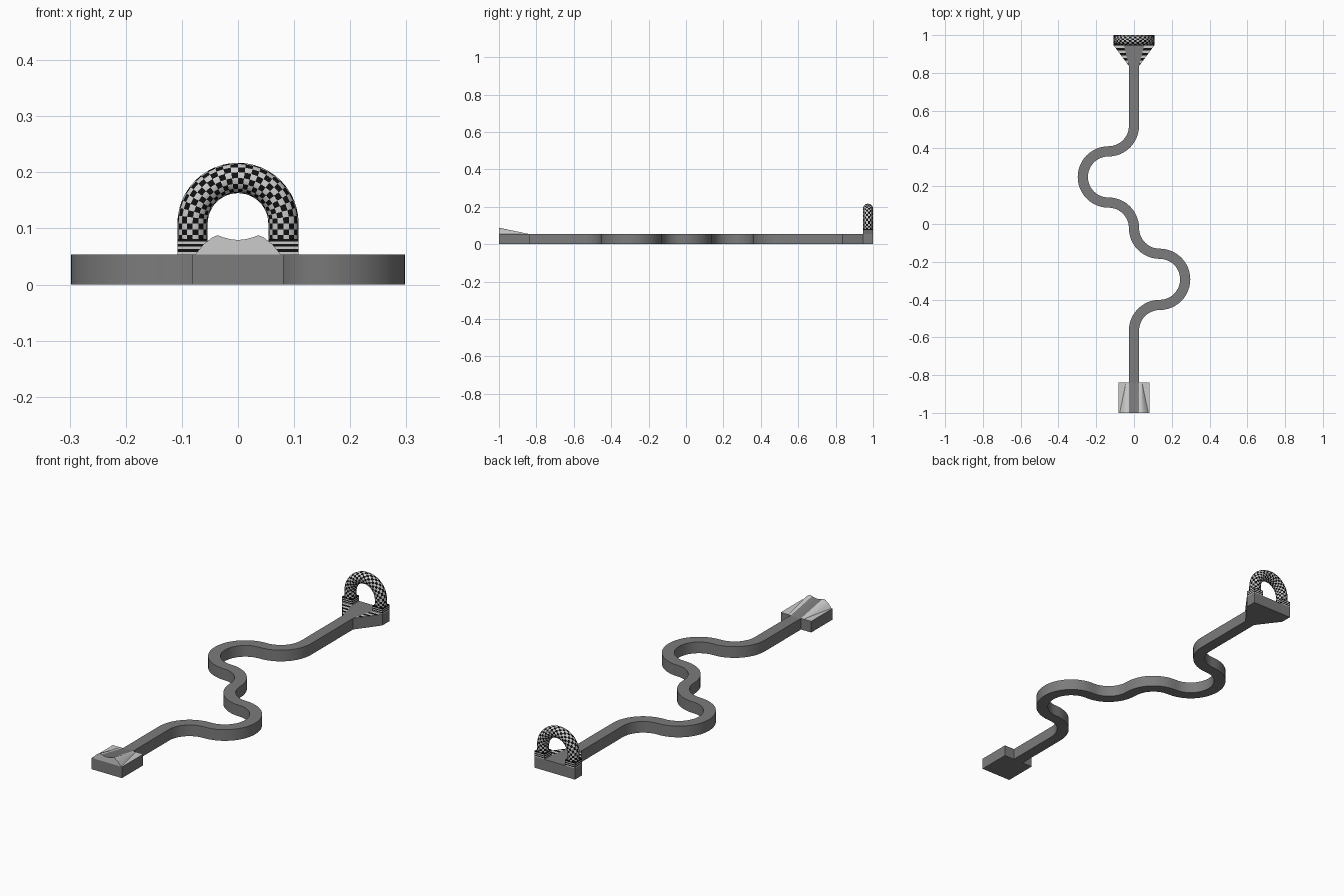
import bpy, bmesh
from math import sin, cos, pi

if "Cube" in bpy.data.objects:
    bpy.data.objects.remove(bpy.data.objects["Cube"])

W, H = 0.027, 0.054          # half width and height of the track
R = 0.1355                   # bend radius


def material(name, v):
    m = bpy.data.materials.new(name)
    m.diffuse_color = (v, v, v, 1)
    m.use_nodes = True
    m.node_tree.nodes["Principled BSDF"].inputs["Base Color"].default_value = m.diffuse_color
    return m


GREY = material("grey", 0.2)
PALE = material("pale", 0.55)
BLACK = material("black", 0.005)
WHITE = material("white", 0.6)


def make(name, verts, faces, mats, slots=None, smooth=False):
    me = bpy.data.meshes.new(name)
    me.from_pydata(verts, [], faces)
    for m in mats:
        me.materials.append(m)
    if slots:
        me.polygons.foreach_set("material_index", slots)
    bm = bmesh.new()
    bm.from_mesh(me)
    bmesh.ops.recalc_face_normals(bm, faces=bm.faces)
    bm.to_mesh(me)
    bm.free()
    ob = bpy.data.objects.new(name, me)
    bpy.context.collection.objects.link(ob)
    if smooth:
        bpy.ops.object.select_all(action='DESELECT')
        ob.select_set(True)
        bpy.context.view_layer.objects.active = ob
        bpy.ops.object.shade_smooth_by_angle(angle=pi / 6)
    return ob


def prism(name, outline, z0, z1, mats, slots=None):
    n = len(outline)
    verts = [(x, y, z) for z in (z0, z1) for x, y in outline]
    faces = [tuple(range(n)), tuple(range(n, 2 * n))]
    faces += [(i, (i + 1) % n, n + (i + 1) % n, n + i) for i in range(n)]
    return make(name, verts, faces, mats, slots)


# winding track: (x, y, heading) samples swept with a rectangular section
path = [(0, -0.84, pi / 2)]


def arc(cx, cy, a0, a1):
    n = max(12, round(abs(a1 - a0) / pi * 24))
    s = 1 if a1 > a0 else -1
    for i in range(n + 1):
        a = a0 + (a1 - a0) * i / n
        path.append((cx + R * cos(a), cy + R * sin(a), a + s * pi / 2))


for side, yc in ((1, -0.293), (-1, 0.249)):
    def bend(cx, cy, a0, a1):
        if side > 0:
            arc(cx, cy, a0, a1)
        else:
            arc(-cx, cy, pi - a0, pi - a1)
    bend(R, yc - 2 * R, pi, pi / 2)
    bend(R, yc, -pi / 2, pi / 2)
    bend(R, yc + 2 * R, -pi / 2, -pi)
path.append((0, 0.84, pi / 2))
clean = [path[0]]
for p in path[1:]:
    if (p[0] - clean[-1][0]) ** 2 + (p[1] - clean[-1][1]) ** 2 > 1e-5:
        clean.append(p)
verts, faces = [], []
for i, (x, y, h) in enumerate(clean):
    for s, z in ((-1, 0), (1, 0), (1, H), (-1, H)):
        verts.append((x - s * W * sin(h), y + s * W * cos(h), z))
    if i:
        a, b = 4 * i - 4, 4 * i
        faces += [(a + k, a + (k + 1) % 4, b + (k + 1) % 4, b + k) for k in range(4)]
faces += [(0, 1, 2, 3), tuple(len(verts) - 4 + k for k in range(4))]
make("track", verts, faces, [GREY], smooth=True)

# start block with a pale top
prism("start_block", [(-0.081, -1), (0.081, -1), (0.081, -0.838), (-0.081, -0.838)],
      0, H, [GREY, PALE], [0, 1, 0, 0, 0, 0])

# grooved start ramp, falling to track height at the rear
half = [(0.0, 0.0795), (0.014, 0.081), (0.027, 0.0845), (0.036, 0.088),
        (0.045, 0.0845), (0.061, 0.0725), (0.076, H)]
prof = [(-x, z) for x, z in half[:0:-1]] + half
n = len(prof)
verts = [(x, -1, z) for x, z in prof]
verts += [(max(-0.042, min(0.042, x)), -0.838, H + 0.0005) for x, z in prof]
faces = [(i, i + 1, n + i + 1, n + i) for i in range(n - 1)] + [tuple(range(n))]
slots = [0 if abs(prof[i][0] + prof[i + 1][0]) < 0.05 else 1 for i in range(n - 1)] + [1]
make("start_ramp", verts, faces, [GREY, PALE], slots, smooth=True)

# flared end block
prism("end_block", [(-W, 0.838), (W, 0.838), (0.108, 0.946), (0.108, 1),
                    (-0.108, 1), (-0.108, 0.946)], 0, H, [GREY])

BANDS = 8
for s, side in ((-1, "left"), (1, "right")):
    # striped triangle on the flare
    verts, faces = [], []
    for i in range(BANDS + 1):
        t = i / BANDS
        y = 0.838 + 0.108 * t
        verts += [(s * (W + 0.027 * t), y, H + 0.0006),
                  (s * (W + 0.001 + 0.080 * t), y, H + 0.0006)]
        if i:
            faces.append((2 * i - 2, 2 * i - 1, 2 * i + 1, 2 * i))
    make(side + "_flare_stripes", verts, faces, [BLACK, WHITE], [i % 2 for i in range(BANDS)])

    # striped arch foot
    verts, faces, slots = [], [], []
    for i in range(7):
        z = H + 0.027 * i / 6
        verts += [(s * x, y, z) for x, y in ((0.054, 0.946), (0.108, 0.946), (0.108, 1), (0.054, 1))]
        if i:
            a, b = 4 * i - 4, 4 * i
            faces += [(a + k, a + (k + 1) % 4, b + (k + 1) % 4, b + k) for k in range(4)]
            slots += [i % 2] * 4
    faces.append((24, 25, 26, 27))
    make(side + "_arch_foot", verts, faces, [BLACK, WHITE], slots + [0])

# chequered arch: tube swept up, over and down
RA, RT, ZC, M = 0.081, 0.027, 0.109, 16
spine = [(RA, 0.078 + 0.0103 * i, 0) for i in range(3)]
spine += [(RA * cos(pi * i / 24), ZC + RA * sin(pi * i / 24), pi * i / 24) for i in range(25)]
spine += [(-RA, 0.078 + 0.0103 * i, pi) for i in (2, 1, 0)]
verts, faces, slots = [], [], []
for i, (x, z, a) in enumerate(spine):
    for k in range(M):
        t = 2 * pi * k / M
        r = RT * cos(t)
        verts.append((x + r * cos(a), 0.973 + RT * sin(t), z + r * sin(a)))
        if i:
            p, q, k2 = M * (i - 1), M * i, (k + 1) % M
            faces.append((p + k, p + k2, q + k2, q + k))
            slots.append((i + k) % 2)
make("arch", verts, faces, [BLACK, WHITE], slots, smooth=True)
